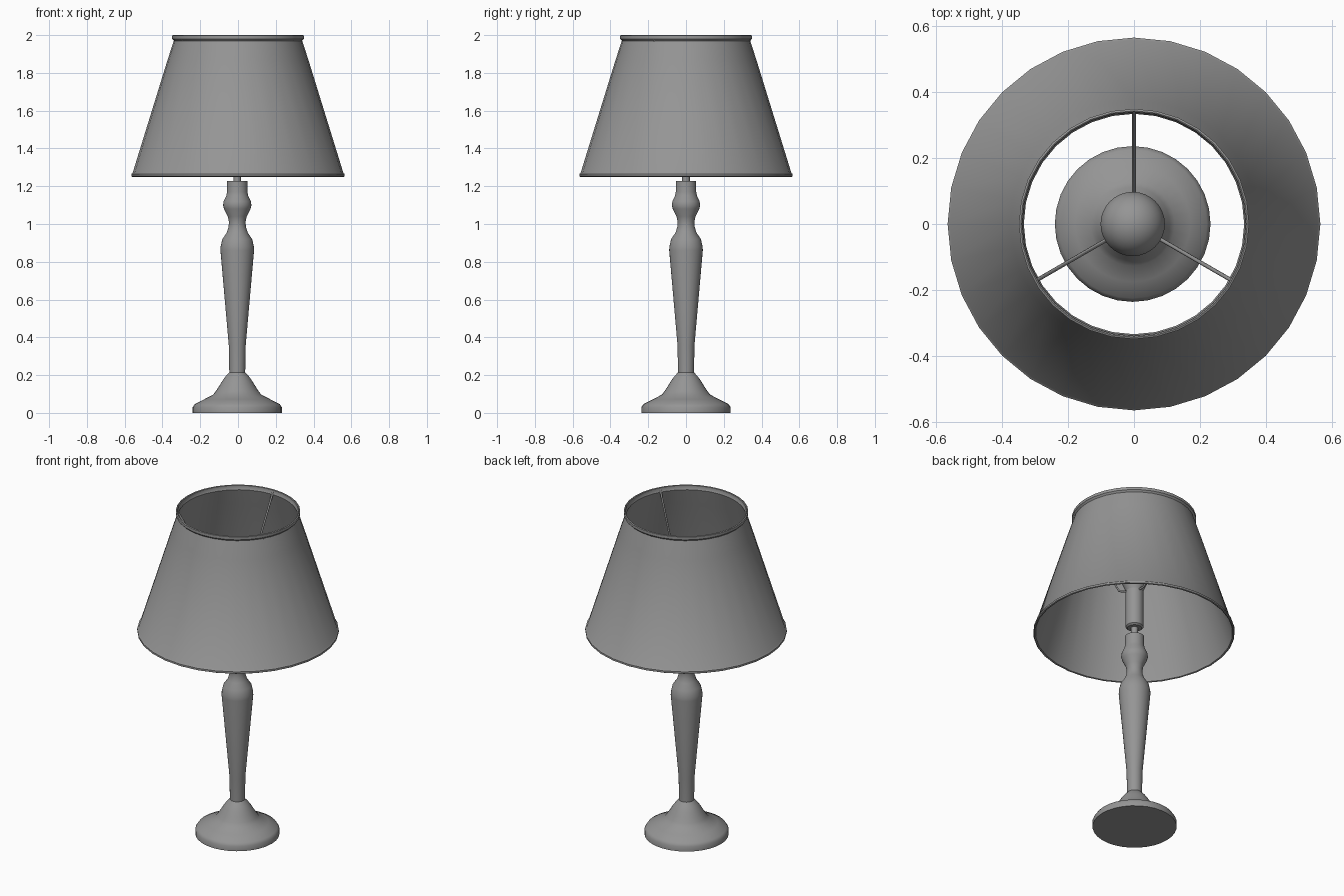
import bpy, bmesh, math
from mathutils import Vector

cube = bpy.data.objects.get("Cube")
if cube:
    bpy.data.objects.remove(cube, do_unlink=True)

grey = bpy.data.materials.new("plain grey")
grey.use_nodes = True
COLOUR = (0.3, 0.3, 0.3, 1)
grey.diffuse_color = COLOUR
grey.node_tree.nodes["Principled BSDF"].inputs["Base Color"].default_value = COLOUR

AXIS_X = -0.004  # the stand sits a hair off the shade's axis


def finish(bm, name, x=0.0, angle=35):
    bmesh.ops.recalc_face_normals(bm, faces=bm.faces)
    mesh = bpy.data.meshes.new(name)
    bm.to_mesh(mesh)
    bm.free()
    mesh.materials.append(grey)
    ob = bpy.data.objects.new(name, mesh)
    ob.location.x = x
    bpy.context.collection.objects.link(ob)
    bpy.ops.object.select_all(action='DESELECT')
    ob.select_set(True)
    bpy.context.view_layer.objects.active = ob
    bpy.ops.object.shade_smooth_by_angle(angle=math.radians(angle))
    return ob


def lathe(name, profile, x=0.0, sides=32, closed=False, angle=35):
    """Turn a list of (radius, height) points about the vertical axis."""
    bm = bmesh.new()
    rings = []
    for r, z in profile:
        if r == 0:
            rings.append([bm.verts.new((0, 0, z))] * sides)
        else:
            turns = [math.tau * i / sides for i in range(sides)]
            rings.append([bm.verts.new((r * math.cos(t), r * math.sin(t), z)) for t in turns])
    pairs = list(zip(rings, rings[1:]))
    if closed:
        pairs.append((rings[-1], rings[0]))
    for a, b in pairs:
        for i in range(sides):
            j = (i + 1) % sides
            bm.faces.new(dict.fromkeys((a[i], a[j], b[j], b[i])))
    return finish(bm, name, x, angle)


# Turned foot, column and threaded stem
lathe("base", [(0, 0), (.236, 0), (.236, .03), (.225, .047), (.175, .072), (.127, .097),
               (.112, .117), (.095, .143), (.08, .168), (.063, .192), (.042, .215), (0, .215)], AXIS_X)
lathe("column", [(0, .21), (.042, .21), (.045, .36), (.089, .86), (.088, .88), (.079, .92),
                 (.055, .955), (.046, .985), (.044, 1.01), (.05, 1.04), (.07, 1.08), (.075, 1.1),
                 (.072, 1.12), (.058, 1.15), (.054, 1.17), (.054, 1.228), (0, 1.228)], AXIS_X)
lathe("stem", [(0, 1.22), (.02, 1.22), (.02, 1.3), (0, 1.3)], AXIS_X, sides=16)

# Socket and light bulb
lathe("socket", [(0, 1.285), (.04, 1.285), (.05, 1.293), (.05, 1.52), (0, 1.52)], AXIS_X)
bulb_z, bulb_r = 1.655, .098
dome = [(bulb_r * math.cos(a), bulb_z + bulb_r * math.sin(a))
        for a in (math.radians(d) for d in range(-30, 90, 12))]
lathe("bulb", [(0, 1.515), (.045, 1.515), (.055, 1.54), (.07, 1.575)] + dome
      + [(0, bulb_z + bulb_r)], AXIS_X)

# Hollow shade with a rolled rim at both ends
lathe("shade", [(.343, 2), (.349, 1.997), (.349, 1.98), (.34, 1.97), (.374, 1.865), (.558, 1.27),
                (.565, 1.264), (.565, 1.253), (.56, 1.25), (.553, 1.253), (.55, 1.27),
                (.366, 1.865), (.334, 1.972), (.339, 1.982), (.339, 1.997)], closed=True)

# Three bent wires carrying the shade from the socket
for i, name in enumerate(("back_spoke", "right_spoke", "left_spoke")):
    t = math.radians(90 + 120 * i)
    out = Vector((math.cos(t), math.sin(t), 0))
    side = Vector((-out.y, out.x, 0))
    bm = bmesh.new()
    rings = []
    for r, z, up in ((.04, 1.515, (0, 1)), (.085, 1.515, (-.5, .9)), (.343, 1.985, (-.87, .48))):
        lift = out * up[0] + Vector((0, 0, up[1]))
        corners = [math.tau * k / 8 for k in range(8)]
        rings.append([bm.verts.new(out * r + Vector((0, 0, z))
                                   + (side * math.cos(c) + lift * math.sin(c)) * .006) for c in corners])
    for a, b in zip(rings, rings[1:]):
        for k in range(8):
            bm.faces.new((a[k], a[k - 1], b[k - 1], b[k]))
    bm.faces.new(rings[0])
    bm.faces.new(rings[-1])
    finish(bm, name, angle=50)
